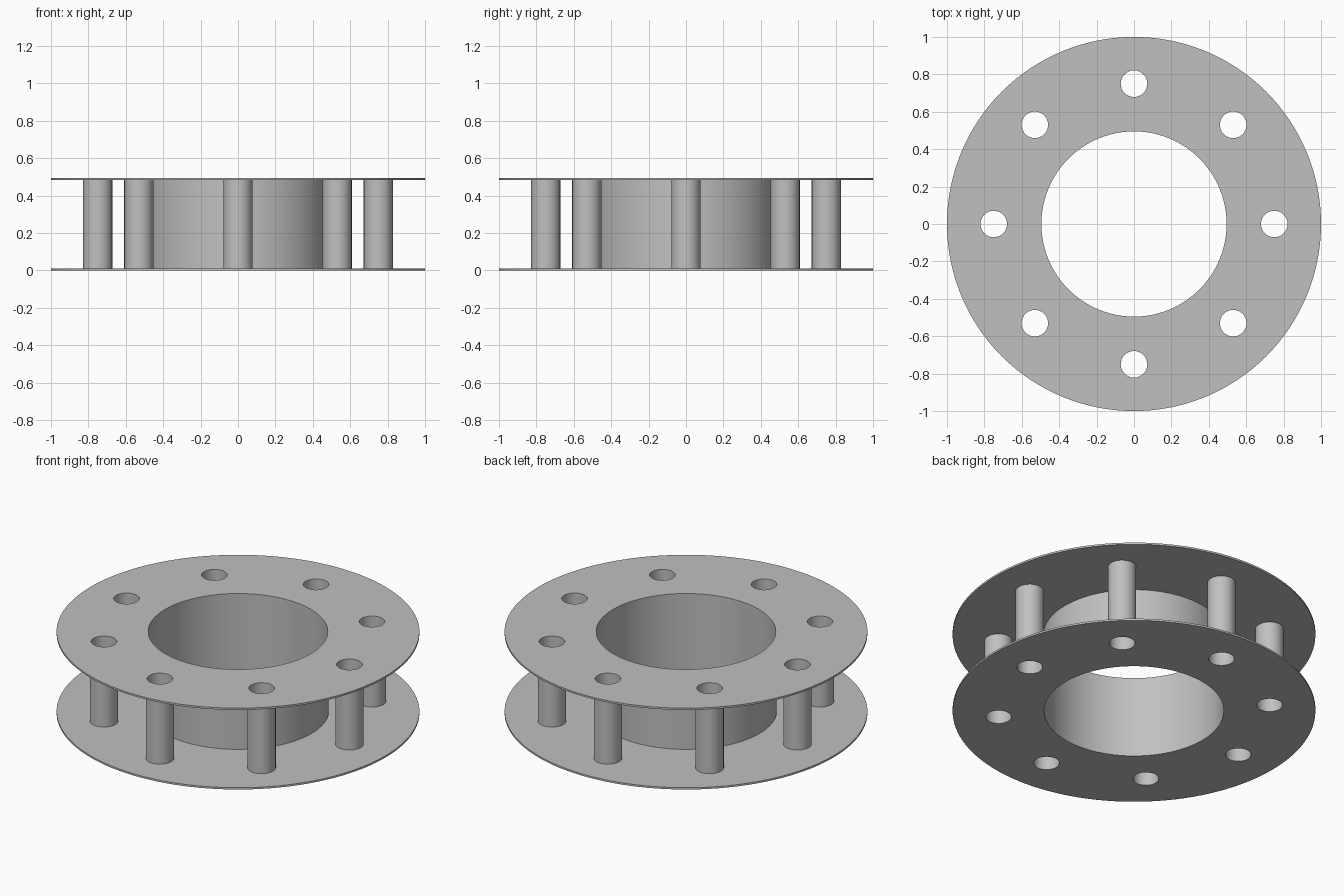
import bpy, bmesh
from math import sin, cos, pi

# Main dimensions
HEIGHT, PLATE = 0.495, 0.011
RIM, BORE, HUB = 1.0, 0.495, 0.5
PILLAR_RING, PILLAR_OUT, PILLAR_IN = 0.75, 0.078, 0.071
COUNT = 8

if "Cube" in bpy.data.objects:
    bpy.data.objects.remove(bpy.data.objects["Cube"], do_unlink=True)

metal = bpy.data.materials.new("light grey metal")
colour = (0.53, 0.53, 0.53, 1)
metal.use_nodes = True
metal.diffuse_color = colour
metal.node_tree.nodes["Principled BSDF"].inputs["Base Color"].default_value = colour

centres = [(PILLAR_RING * cos(2 * pi * i / COUNT), PILLAR_RING * sin(2 * pi * i / COUNT))
           for i in range(COUNT)]


def cut_sheet(name, circles, z, depth):
    """Extrude a flat outline; circles nested inside the first become holes."""
    curve = bpy.data.curves.new(name, 'CURVE')
    curve.dimensions = '2D'
    curve.fill_mode = 'BOTH'
    curve.extrude = depth / 2
    for x, y, radius, sides in circles:
        spline = curve.splines.new('POLY')
        spline.points.add(sides - 1)
        spline.use_cyclic_u = True
        for i, point in enumerate(spline.points):
            a = 2 * pi * i / sides
            point.co = (x + radius * cos(a), y + radius * sin(a), 0, 1)
    temp = bpy.data.objects.new(name + " outline", curve)
    bpy.context.collection.objects.link(temp)
    bpy.context.view_layer.update()
    mesh = bpy.data.meshes.new_from_object(
        temp.evaluated_get(bpy.context.evaluated_depsgraph_get()))
    bpy.data.objects.remove(temp, do_unlink=True)
    bpy.data.curves.remove(curve)

    # Weld caps to walls and make normals face outward
    bm = bmesh.new()
    bm.from_mesh(mesh)
    bmesh.ops.remove_doubles(bm, verts=bm.verts, dist=0.0001)
    bmesh.ops.recalc_face_normals(bm, faces=bm.faces)
    bm.to_mesh(mesh)
    bm.free()
    mesh.name = name
    mesh.materials.clear()
    mesh.materials.append(metal)
    obj = bpy.data.objects.new(name, mesh)
    obj.location.z = z + depth / 2
    bpy.context.collection.objects.link(obj)
    bpy.ops.object.select_all(action='DESELECT')
    obj.select_set(True)
    bpy.context.view_layer.objects.active = obj
    bpy.ops.object.shade_smooth_by_angle(angle=pi / 6)
    return obj


# Two thin ring plates, drilled in line with the pillars
drilled = [(0, 0, RIM, 128), (0, 0, BORE, 96)]
drilled += [(x, y, PILLAR_IN, 32) for x, y in centres]
cut_sheet("bottom_plate", drilled, 0, PLATE)
cut_sheet("top_plate", drilled, HEIGHT - PLATE, PLATE)

# Thin-walled central hub between the plates
gap = HEIGHT - 2 * PLATE
cut_sheet("central_hub", [(0, 0, HUB, 96), (0, 0, BORE, 96)], PLATE, gap)

# Ring of hollow pillars
for n, (x, y) in enumerate(centres, 1):
    cut_sheet(f"hollow_pillar_{n}",
              [(x, y, PILLAR_OUT, 32), (x, y, PILLAR_IN, 32)], PLATE, gap)
